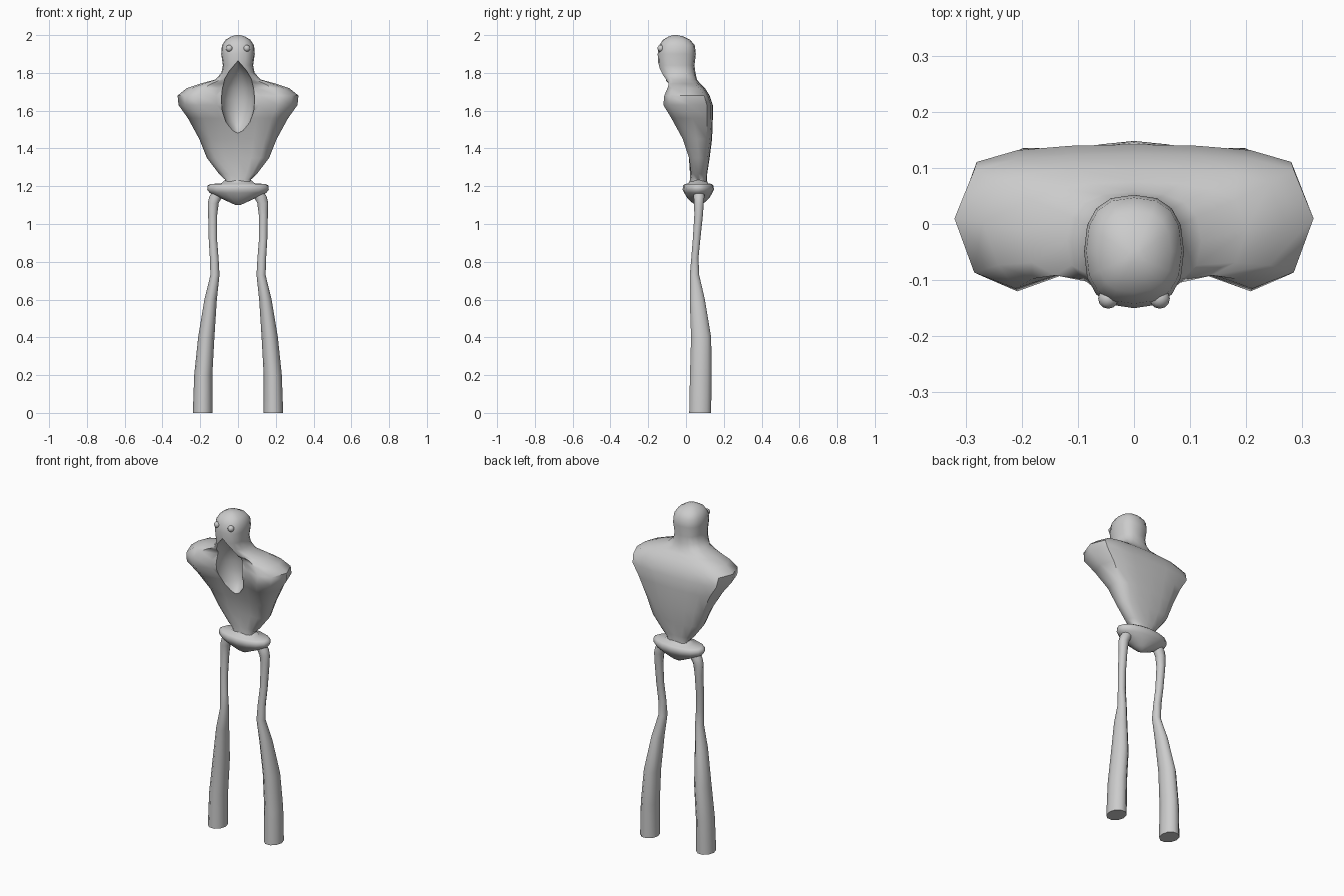
import bpy, bmesh, math

if "Cube" in bpy.data.objects:
    bpy.data.objects.remove(bpy.data.objects["Cube"])


def loft(name, rings):
    """Skin a stack of closed point loops and cap both ends."""
    bm = bmesh.new()
    loops = [[bm.verts.new(p) for p in r] for r in rings]
    n = len(loops[0])
    for a, b in zip(loops, loops[1:]):
        for i in range(n):
            j = (i + 1) % n
            bm.faces.new((a[i], a[j], b[j], b[i]))
    bm.faces.new(loops[0])
    bm.faces.new(loops[-1])
    bmesh.ops.recalc_face_normals(bm, faces=bm.faces)
    me = bpy.data.meshes.new(name)
    bm.to_mesh(me)
    bm.free()
    ob = bpy.data.objects.new(name, me)
    bpy.context.collection.objects.link(ob)
    return ob


def smooth(ob, deg=50):
    bpy.ops.object.select_all(action='DESELECT')
    bpy.context.view_layer.objects.active = ob
    ob.select_set(True)
    bpy.ops.object.shade_smooth_by_angle(angle=math.radians(deg))


# Half outline of the chest, back centre to front centre (width, depth fractions)
CHEST = [(0, 0), (.36, .01), (.66, .04), (.89, .12), (1, .48),
         (.89, .88), (.66, 1), (.36, .87), (0, .84)]


def body_ring(z, w, y0, y1, k):
    """Blend an oval (k=0) into the chest outline (k=1); y0 front, y1 back."""
    half = []
    for i, (u, v) in enumerate(CHEST):
        a = math.pi * i / 8
        s, c = math.sin(a), math.cos(a)
        eu = abs(s) ** .8 if 0 < i < 8 else 0
        ev = .5 - .5 * math.copysign(abs(c) ** .8, c)
        half.append((w * (eu + (u - eu) * k), y1 + (y0 - y1) * (ev + (v - ev) * k), z))
    return half + [(-x, y, h) for x, y, h in half[-2:0:-1]]


# Torso, neck and head in one skin: z, half width, front, back, chest blend
body = loft("torso_and_head", [body_ring(*r) for r in [
    (1.20, .08, .02, .11, 0), (1.235, .068, .02, .11, 0), (1.265, .10, .018, .112, .2),
    (1.35, .165, .008, .125, .4), (1.45, .205, -.025, .138, .6),
    (1.56, .265, -.08, .142, .9), (1.63, .315, -.12, .142, 1),
    (1.68, .32, -.115, .125, 1), (1.72, .27, -.10, .10, .9),
    (1.743, .20, -.10, .075, .6), (1.765, .12, -.118, .058, .1),
    (1.80, .088, -.14, .05, 0), (1.84, .08, -.147, .045, 0),
    (1.90, .089, -.15, .052, 0), (1.945, .085, -.142, .047, 0),
    (1.975, .066, -.122, .022, 0), (1.993, .036, -.092, -.015, 0),
    (2.0, .012, -.068, -.045, 0)]])


# Gaping mouth: a teardrop trough cut into the face and chest
def mouth_ring(z, w, back):
    front = back - .09
    pts = [(w * math.cos(math.pi * i / 10), front + .09 * math.sin(math.pi * i / 10), z)
           for i in range(11)]
    return [(w, -.3, z)] + pts + [(-w, -.3, z)]


cutter = loft("mouth_cutter", [mouth_ring(*r) for r in [
    (1.475, .012, -.03), (1.495, .04, .0), (1.54, .066, .025), (1.60, .083, .03),
    (1.66, .088, .025), (1.72, .083, .01), (1.77, .07, -.02),
    (1.81, .047, -.055), (1.845, .02, -.10), (1.862, .004, -.135)]])
cutter.hide_render = True
mod = body.modifiers.new("mouth", 'BOOLEAN')
mod.operation = 'DIFFERENCE'
mod.solver = 'EXACT'
mod.object = cutter
bpy.context.view_layer.objects.active = body
bpy.ops.object.modifier_apply(modifier=mod.name)
bpy.data.objects.remove(cutter)
smooth(body)


def oval(cx, cy, z, rx, ry, n):
    return [(cx + rx * math.cos(2 * math.pi * i / n),
             cy + ry * math.sin(2 * math.pi * i / n), z) for i in range(n)]


# Saucer-shaped pelvis: z, half width, half depth
smooth(loft("pelvis", [oval(0, .065, z, rx, ry, 16) for z, rx, ry in [
    (1.10, .012, .012), (1.115, .045, .035), (1.14, .10, .06), (1.165, .15, .075),
    (1.182, .163, .083), (1.203, .162, .08), (1.212, .145, .07), (1.215, .09, .052),
    (1.235, .066, .043)]]), 60)

# Legs: z, centre x, centre y, half width, half depth
LEG = [(1.18, .10, .068, .03, .028), (1.145, .118, .069, .034, .03),
       (1.11, .131, .068, .029, .027), (1.05, .134, .067, .024, .024),
       (.92, .133, .056, .022, .021), (.82, .126, .047, .023, .02),
       (.73, .122, .045, .024, .026), (.60, .145, .06, .033, .042),
       (.40, .168, .08, .043, .056), (.20, .184, .078, .048, .06),
       (0, .187, .075, .052, .061)]
for side, s in (("right", -1), ("left", 1)):
    smooth(loft(side + "_leg", [oval(s * cx, cy, z, rx, ry, 10)
                                for z, cx, cy, rx, ry in LEG]))
    # Eyes
    bpy.ops.mesh.primitive_uv_sphere_add(segments=12, ring_count=8, radius=.018,
                                         location=(s * .046, -.133, 1.93))
    eye = bpy.context.object
    eye.name = side + "_eye"
    smooth(eye)
